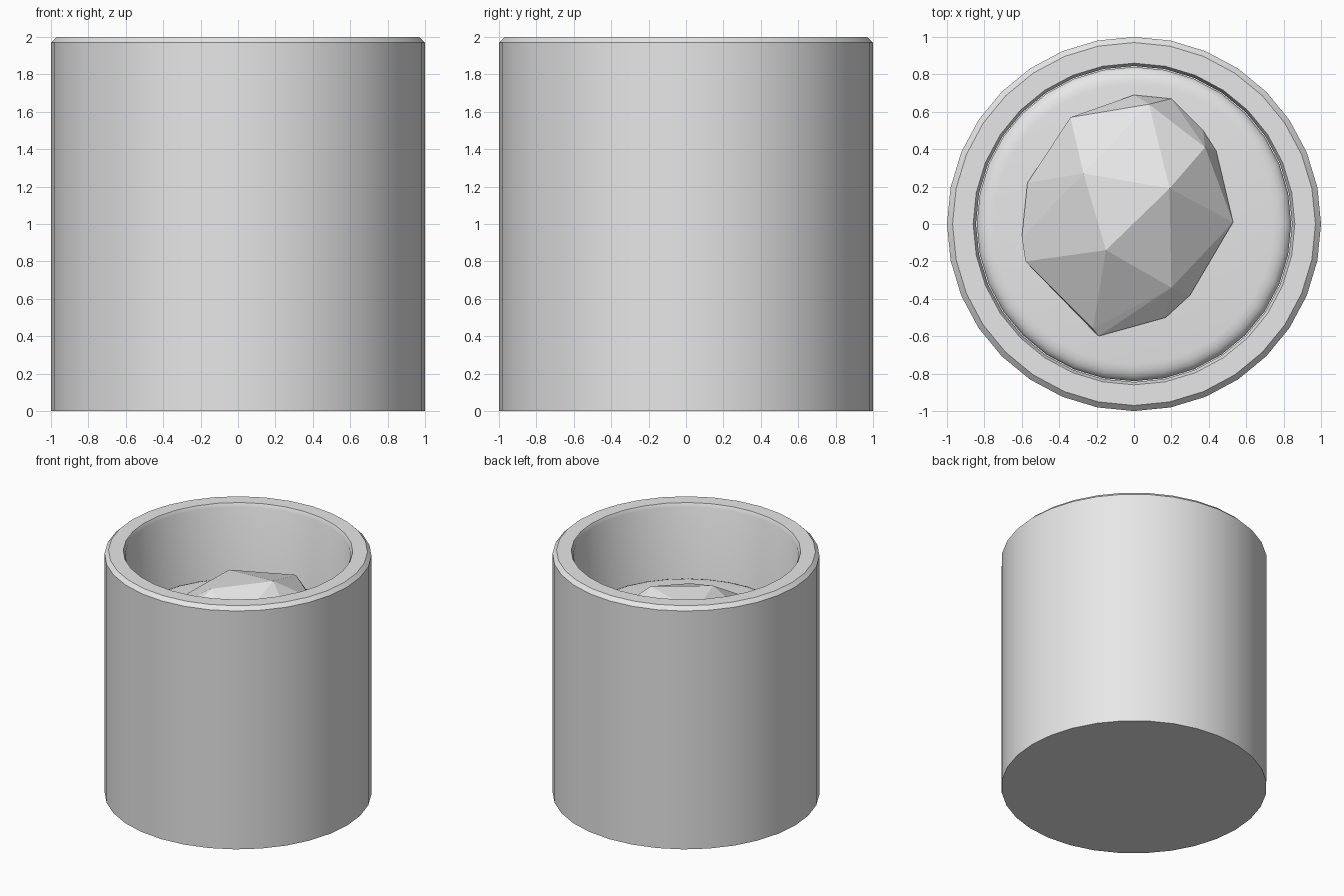
import bpy, bmesh
from math import pi, radians
from mathutils import Matrix

cube = bpy.data.objects.get("Cube")
if cube:
    bpy.data.objects.remove(cube, do_unlink=True)

grey = bpy.data.materials.new("light grey")
grey.use_nodes = True
colour = (0.8, 0.8, 0.8, 1)
grey.diffuse_color = colour
grey.node_tree.nodes["Principled BSDF"].inputs["Base Color"].default_value = colour


def finish(name, bm):
    """Turn a bmesh into a named object in the scene."""
    bmesh.ops.recalc_face_normals(bm, faces=bm.faces)
    mesh = bpy.data.meshes.new(name)
    bm.to_mesh(mesh)
    bm.free()
    mesh.materials.append(grey)
    obj = bpy.data.objects.new(name, mesh)
    bpy.context.collection.objects.link(obj)
    return obj


def lathe(name, profile, sides, sharp):
    """Spin a radius/height profile round the z axis, with smooth shading."""
    bm = bmesh.new()
    verts = [bm.verts.new((r, 0, z)) for r, z in profile]
    edges = [bm.edges.new(pair) for pair in zip(verts, verts[1:])]
    bmesh.ops.spin(bm, geom=verts + edges, cent=(0, 0, 0), axis=(0, 0, 1),
                   angle=2 * pi, steps=sides)
    bmesh.ops.remove_doubles(bm, verts=bm.verts, dist=0.0005)
    obj = finish(name, bm)
    bpy.ops.object.select_all(action="DESELECT")
    obj.select_set(True)
    bpy.context.view_layer.objects.active = obj
    bpy.ops.object.shade_smooth_by_angle(angle=radians(sharp))
    return obj


# Thick-walled tumbler with a bevelled rim
lathe("tumbler", [(0, 0), (1, 0), (1, 1.97), (0.97, 2), (0.86, 2),
                  (0.845, 1.97), (0.845, 0.15), (0, 0.15)], 32, 30)

# Drink filling the tumbler, rounded off where it meets the wall
lathe("drink", [(0, 0.16), (0.84, 0.16), (0.84, 1.36), (0.832, 1.378),
                (0.81, 1.395), (0.785, 1.405), (0.75, 1.41), (0, 1.41)], 32, 50)

# Faceted ice chunk: crown corners, waterline corners, and a sunken base
crown = [(-0.27, 0.27, 1.67), (0.19, 0.19, 1.73), (-0.15, -0.14, 1.70),
         (0.20, -0.34, 1.55), (0.38, 0.41, 1.56), (0.08, 0.64, 1.58),
         (-0.34, 0.57, 1.52), (-0.22, -0.56, 1.45)]
waterline = [(0.53, 0.01), (0.44, 0.39), (0.37, 0.50), (0.20, 0.67),
             (0.0, 0.69), (-0.57, 0.22), (-0.60, -0.07), (-0.58, -0.20),
             (-0.19, -0.60), (0.17, -0.50), (0.30, -0.38)]
bm = bmesh.new()
for corner in crown:
    bm.verts.new(corner)
for x, y in waterline:
    bm.verts.new((x, y, 1.42))
    bm.verts.new((x * 0.6, y * 0.6, 1.05))
hull = bmesh.ops.convex_hull(bm, input=bm.verts)
loose = set(hull["geom_interior"]) | set(hull["geom_unused"])
bmesh.ops.delete(bm, geom=[v for v in loose if isinstance(v, bmesh.types.BMVert)],
                 context="VERTS")
finish("ice_chunk", bm)
